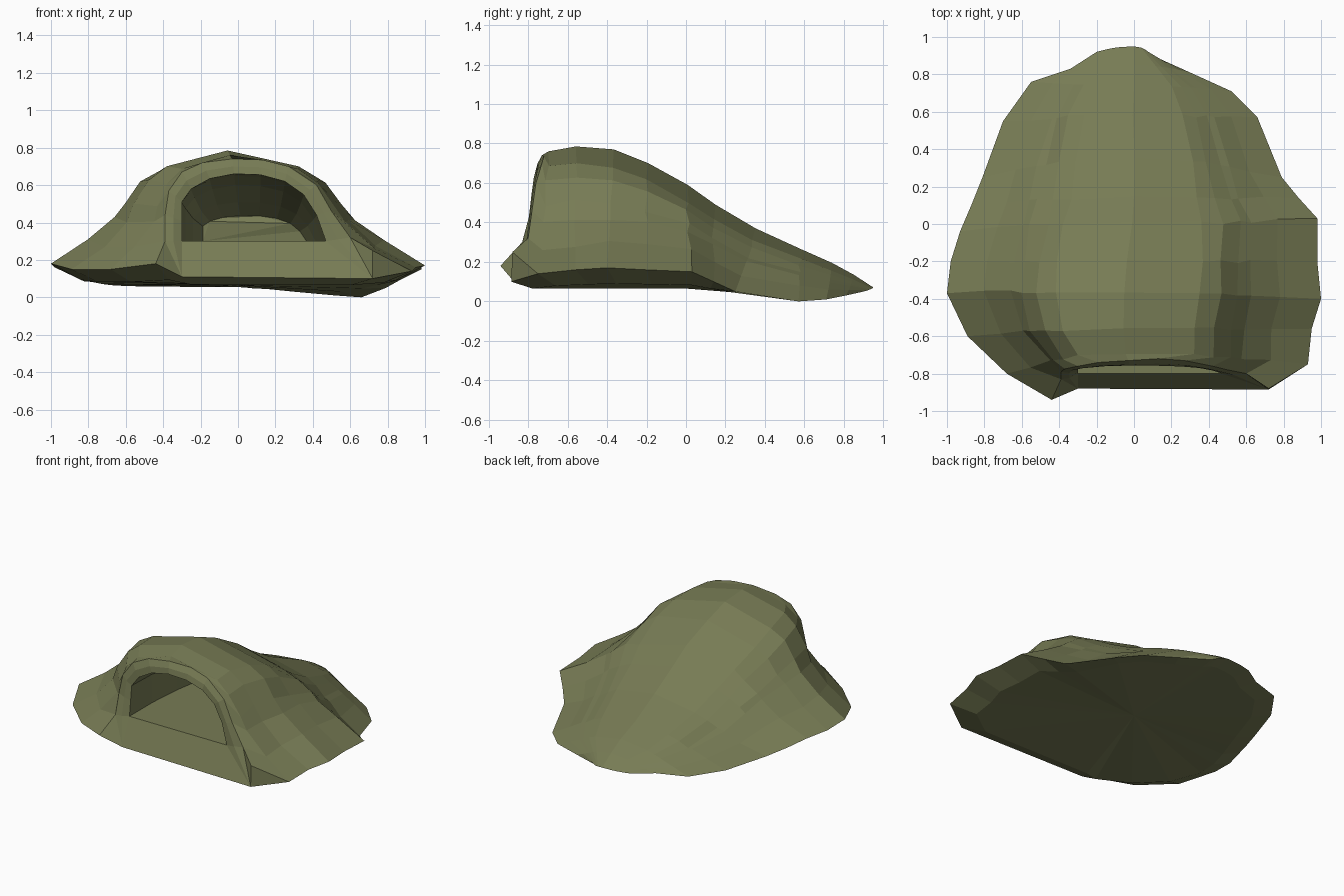
import bpy, bmesh, random

if "Cube" in bpy.data.objects:
    bpy.data.objects.remove(bpy.data.objects["Cube"])
random.seed(4)

olive = bpy.data.materials.new("olive earth")
olive.diffuse_color = (0.185, 0.2, 0.09, 1)
olive.use_nodes = True
olive.node_tree.nodes["Principled BSDF"].inputs["Base Color"].default_value = olive.diffuse_color

# Front arch: outer edge of the entrance rim, left to right
arch = [(-.44, -.94, .18), (-.39, -.83, .30), (-.39, -.79, .44), (-.37, -.775, .57), (-.30, -.76, .67),
        (-.19, -.74, .72), (-.03, -.73, .74), (.13, -.72, .735), (.27, -.73, .70), (.42, -.76, .60),
        (.50, -.78, .46), (.60, -.80, .32), (.72, -.88, .25)]
# Opening outline (x, z), left to right
opening = [(-.30, .30), (-.30, .41), (-.30, .51), (-.25, .58), (-.15, .635), (-.02, .66), (.12, .655),
           (.25, .62), (.35, .55), (.42, .44), (.47, .30)]
# Mound sections: left edge xyz, crest yz, right edge xyz
stations = [(-.68, -.80, .15, -.69, .76, .93, -.75, .14), (-.89, -.60, .15, -.56, .785, .95, -.56, .16),
            (-1, -.37, .18, -.36, .77, 1, -.40, .17), (-.98, -.20, .16, -.20, .70, .98, -.20, .16),
            (-.93, -.04, .15, 0, .59, .98, .03, .15), (-.87, .10, .12, .14, .49, .88, .14, .10),
            (-.81, .25, .10, .35, .37, .79, .25, .05), (-.70, .55, .085, .58, .265, .66, .57, 0),
            (-.55, .76, .08, .74, .195, .52, .71, .01), (-.34, .83, .075, .85, .135, .30, .81, .03),
            (-.20, .92, .07, .95, .07, .10, .90, .05)]
reach = [1, .79, .64, .585, .49, .39, .22]      # distance from crest, edge to crest
steep = [0, .20, .41, .56, .76, .87, .97]       # height with shoulders, near the front
gentle = [0, .27, .47, .55, .68, .79, .93]      # height of the rear slope

bm = bmesh.new()


def row(points):
    return [bm.verts.new(p) for p in points]


def loft(a, b, closed=False):
    n = len(a)
    for i in range(n if closed else n - 1):
        j = (i + 1) % n
        bm.faces.new((a[i], a[j], b[j], b[i]))


def section(k, st):
    lx, ly, lz, cy, cz, rx, ry, rz = st
    t = min(1, max(0, (k - 1.5) / 3.5))
    sides = [(lx, ly, lz, s, a, b) for s, a, b in zip(reach, steep, gentle)]
    sides += [(0, cy, cz, 0, 1, 1)]
    sides += [(rx, ry, rz, s, a, b) for s, a, b in zip(reach[::-1], steep[::-1], gentle[::-1])]
    del sides[6], sides[7]                       # 13 points across, crest in the middle
    pts = []
    for i, (ex, ey, ez, s, a, b) in enumerate(sides):
        h = a * (1 - t) + b * t
        w = 0.01 if 0 < i < 12 and k < 8 else 0
        shift = -.05 * h * (1 - t)
        pts.append((ex * s + shift + random.uniform(-w, w),
                    cy + (ey - cy) * s * s + random.uniform(-w, w),
                    ez + (cz - ez) * h + random.uniform(-w, w) * (i != 6)))
    return pts


# Outer mound shell
rows = [row(arch)] + [row(section(k, st)) for k, st in enumerate(stations)]
for a, b in zip(rows, rows[1:]):
    loft(a, b)

# Entrance rim: outer edge, mid ridge, opening edge
outer = rows[0][1:-1]
inner_pts = [(x, -.80 + (z - .3) * .12, z) for x, z in opening]
mid = row([((v.co.x + p[0]) / 2, (v.co.y + p[1]) / 2 - .008, (v.co.z + p[2]) / 2)
           for v, p in zip(outer, inner_pts)])
inner = row(inner_pts)
loft(outer, mid)
loft(mid, inner)

# Hollow chamber: flat floor, roof sinking to a low back wall
prev = inner
for y, k, kz in [(-.55, 1.0, .97), (-.28, .95, .83), (-.06, .85, .58), (.08, .72, .38)]:
    ring = row([(.10 + (x - .10) * k, y + random.uniform(-.02, .02), .3 + (z - .3) * kz)
                for x, z in opening])
    loft(prev, ring, closed=True)
    prev = ring
bm.faces.new(prev)

# Sloping apron below the entrance, with a facet at its right corner
fl, fr = row([(-.30, -.88, .11), (.72, -.885, .10)])
first, second = rows[0], rows[1]
bm.faces.new((inner[0], inner[-1], fr, fl))
bm.faces.new((first[0], first[1], mid[0], inner[0], fl))
bm.faces.new((inner[-1], mid[-1], first[-2], first[-1], fr))
bm.faces.new((fr, first[-1], second[-1]))

# Underside: shallow bowl
outline = [r[0] for r in rows] + rows[-1][1:-1] + [r[-1] for r in reversed(rows[1:])] + [fr, fl]
under = row([(v.co.x * .84, v.co.y * .88, v.co.z * .35 + .03) for v in outline])
loft(outline, under, closed=True)
centre = bm.verts.new((0, 0, .065))
for i, v in enumerate(under):
    bm.faces.new((v, under[(i + 1) % len(under)], centre))

bmesh.ops.triangulate(bm, faces=[f for f in bm.faces if len(f.verts) > 4])
bmesh.ops.recalc_face_normals(bm, faces=bm.faces)
mesh = bpy.data.meshes.new("hollow_mound")
bm.to_mesh(mesh)
bm.free()
mesh.materials.append(olive)
mound = bpy.data.objects.new("hollow_mound", mesh)
bpy.context.collection.objects.link(mound)
